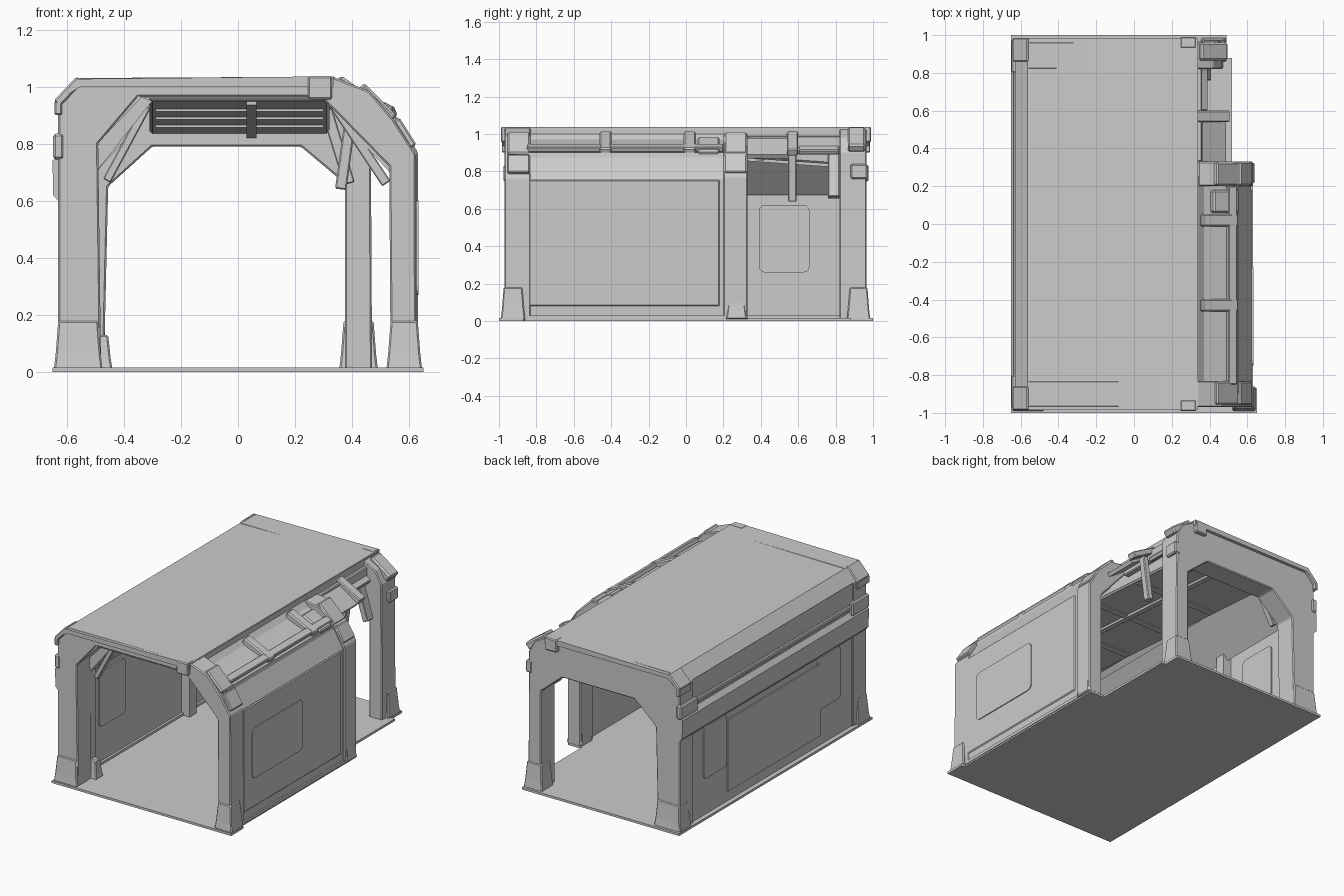
import bpy, bmesh, math
from mathutils import Vector

if "Cube" in bpy.data.objects:
    bpy.data.objects.remove(bpy.data.objects["Cube"])


def finish(name, bm, bevel=0.0):
    bmesh.ops.recalc_face_normals(bm, faces=bm.faces)
    me = bpy.data.meshes.new(name)
    bm.to_mesh(me)
    bm.free()
    ob = bpy.data.objects.new(name, me)
    bpy.context.collection.objects.link(ob)
    if bevel:
        m = ob.modifiers.new("bevel", 'BEVEL')
        m.width, m.segments, m.limit_method = bevel, 1, 'ANGLE'
    return ob


def extrude(name, pts, d, bevel=0.0):
    bm = bmesh.new()
    f = bm.faces.new([bm.verts.new(p) for p in pts])
    r = bmesh.ops.extrude_face_region(bm, geom=[f])
    bmesh.ops.translate(bm, vec=d, verts=[v for v in r['geom'] if isinstance(v, bmesh.types.BMVert)])
    return finish(name, bm, bevel)


def prism(name, xz, y0, y1, bevel=0.0):
    return extrude(name, [(x, y0, z) for x, z in xz], (0, y1 - y0, 0), bevel)


def box(name, x0, x1, y0, y1, z0, z1, bevel=0.0):
    return prism(name, [(x0, z0), (x1, z0), (x1, z1), (x0, z1)], y0, y1, bevel)


def slab(name, p, q, th, y0, y1, bevel=0.0):
    # plate lying along p-q in the cross-section, thickened to both sides
    a, b = Vector(p), Vector(q)
    d = (b - a).normalized()
    n = Vector((-d.y, d.x)) * th / 2
    return prism(name, [a - n, b - n, b + n, a + n], y0, y1, bevel)


def foot(name, x0, x1, y0, y1, h, t=0.015):
    bm = bmesh.new()
    rings = []
    for z, s in ((0.01, 0), (h * 0.35, t * 0.4), (h, t)):
        rings.append([bm.verts.new(p) for p in ((x0 + s, y0 + s, z), (x1 - s, y0 + s, z),
                                                (x1 - s, y1 - s, z), (x0 + s, y1 - s, z))])
    bm.faces.new(rings[0])
    bm.faces.new(rings[-1])
    for a, b in zip(rings, rings[1:]):
        for i in range(4):
            bm.faces.new((a[i], a[(i + 1) % 4], b[(i + 1) % 4], b[i]))
    return finish(name, bm, 0.006)


def side_panel(name, x, dx, y0, y1, z0, z1, r=0.03):
    # thin plate with rounded corners, standing on a wall
    pts = []
    for k, (cy, cz) in enumerate(((y1 - r, z1 - r), (y0 + r, z1 - r), (y0 + r, z0 + r), (y1 - r, z0 + r))):
        for i in range(4):
            a = math.radians(90 * k + 30 * i)
            pts.append((x, cy + r * math.cos(a), cz + r * math.sin(a)))
    return extrude(name, pts, (dx, 0, 0))


# floor, stepped in at the open rear right corner
extrude("floor", [(-.65, -1, 0), (.65, -1, 0), (.65, -.87, 0), (.625, -.86, 0), (.625, .33, 0),
                  (.52, .33, 0), (.52, .88, 0), (.49, .88, 0), (.49, 1, 0), (-.65, 1, 0)], (0, 0, .015))

# left wall and roof in one section
prism("left_wall_and_roof", [
    (-.62, .01), (-.62, .59), (-.648, .62), (-.65, .74), (-.625, .77), (-.625, .95), (-.56, 1.023),
    (-.2, 1.028), (.34, 1.033), (.34, .96), (-.34, .96), (-.55, .74), (-.55, .01)], -.965, .965)
prism("roof_skin", [(-.63, .955), (-.565, 1.027), (.335, 1.036), (.335, 1.0), (-.55, 1.0)], -.985, .985)

# right wall with the channel along its shoulder
prism("right_wall", [
    (.62, .01), (.62, .76), (.553, .875), (.55, .90), (.50, .905), (.49, .925), (.37, .97), (.34, 1.0),
    (.33, .95), (.555, .73), (.555, .01)], -.9, .25)
slab("shoulder_rail", (.495, .935), (.54, .915), .03, -.85, .2, .005)
for i, y in enumerate((-.43, .02)):
    slab("shoulder_bracket_%d" % i, (.355, .995), (.545, .905), .045, y - .033, y + .033, .008)
slab("shoulder_cover", (.41, .965), (.55, .89), .05, .06, .18, .01)

# front arch
prism("front_arch", [
    (-.63, .01), (-.63, .95), (-.56, 1.03), (.33, 1.035), (.46, .985), (.545, .885), (.622, .765), (.625, .01),
    (.535, .01), (.53, .72), (.29, .965), (-.35, .965), (-.49, .80), (-.48, .01)], -.97, -.83, .006)
# back arch
prism("back_arch", [
    (-.63, .01), (-.63, .95), (-.56, 1.03), (.33, 1.03), (.42, .98), (.465, .9), (.47, .01), (.375, .01),
    (.375, .66), (.22, .79), (-.3, .79), (-.455, .65), (-.47, .01)], .82, .965, .006)
# post and shoulder where the right wall ends
prism("wall_end_frame", [
    (.63, .01), (.63, .77), (.56, .89), (.46, .985), (.34, 1.0), (.34, .94), (.535, .72), (.535, .01)],
    .2, .33, .006)
# narrow inner ribs on the left
for y0, y1 in ((-.83, -.77), (.2, .27)):
    prism("left_inner_rib", [(-.57, .01), (-.57, .75), (-.36, .97), (-.3, .95), (-.49, .71), (-.49, .01)], y0, y1)

# ceiling liner falling toward the back
extrude("ceiling_liner", [(-.31, -.83, .95), (-.31, .83, .835), (-.31, .83, .97), (-.31, -.83, .97)], (.63, 0, 0), .012)
extrude("ceiling_spine", [(.03, -.8, .935), (.03, .82, .82), (.03, .82, .85), (.03, -.8, .965)], (.035, 0, 0))
for i in range(3):
    y = -.4 + .4 * i
    z = .95 - (y + .83) * .0693
    box("ceiling_rib_%d" % i, -.29, .3, y - .02, y + .02, z - .008, z + .02)
# sloped liners inside the corners
slab("left_corner_liner", (-.53, .68), (-.33, .9), .02, -.77, .82)
slab("right_corner_liner", (.545, .70), (.36, .9), .02, -.83, .2)
for y in (-.8, .78):
    slab("left_corner_brace", (-.46, .67), (-.32, .93), .03, y - .02, y + .02, .004)
slab("right_corner_brace", (.52, .66), (.34, .93), .035, -.83, -.78, .004)
slab("rear_corner_brace", (.39, .66), (.31, .92), .04, .76, .82, .004)

# bare framing over the open rear right bay
box("bay_edge_beam", .32, .36, .33, .83, .92, .99, .006)
slab("bay_sloped_plate", (.355, .965), (.48, .88), .025, .33, .55)
slab("bay_crossbar", (.32, 1.0), (.50, .9), .04, .54, .60, .006)
slab("bay_hanging_arm", (.40, .93), (.36, .64), .04, .545, .59, .005)
slab("bay_pipe", (.34, .93), (.385, .90), .03, .6, .82, .006)

# feet
for name, x0, x1, y0, y1, h in (
        ("front_left_foot", -.645, -.475, -.99, -.86, .18), ("front_right_foot", .52, .645, -.99, -.86, .18),
        ("wall_end_foot", .525, .64, .215, .325, .15), ("back_right_foot", .355, .49, .86, .985, .18),
        ("back_left_foot", -.645, -.455, .86, .985, .18), ("front_left_inner_foot", -.57, -.44, -.84, -.76, .13)):
    foot(name, x0, x1, y0, y1, h)

# corner fittings on both arches
for s, tag in ((-1, "front"), (1, "back")):
    a, b = sorted((s * .985, s * .86))
    slab(tag + "_left_corner_fitting", (-.635, .94), (-.555, 1.025), .03, a, b, .006)
    slab(tag + "_left_lower_fitting", (-.63, .90), (-.63, .95), .025, a, b, .005)
    a, b = sorted((s * .99, s * .93))
    box(tag + "_roof_clamp", .245, .33, a, b, .955, 1.037, .006)
    a, b = sorted((s * .975, s * .80))
    box(tag + "_left_rail_end", -.648, -.61, a, b, .745, .835, .008)
for i, (y0, y1) in enumerate(((-.955, -.835), (.205, .325))):
    slab("right_corner_fitting_%d" % i, (.43, 1.0), (.545, .885), .035, y0, y1, .008)
    slab("right_lower_fitting_%d" % i, (.555, .885), (.615, .79), .025, y0, y1, .006)
slab("back_right_corner_fitting", (.345, 1.02), (.485, .92), .05, .865, .96, .01)
box("back_right_side_fitting", .44, .485, .88, .97, .76, .84, .008)

# left wall rails and panels
box("left_upper_rail", -.64, -.61, -.95, .95, .79, .82, .006)
box("left_centre_panel", -.628, -.61, -.5, .46, .08, .55)
for s in (-1, 1):
    y0, y1 = sorted((s * .47, s * .71))
    side_panel("left_outer_hatch", -.61, -.017, y0, y1, .25, .59)
    y0, y1 = sorted((s * .39, s * .66))
    side_panel("left_inner_hatch", -.555, .015, y0, y1, .26, .62)
box("left_inner_skirt", -.56, -.535, -.77, .82, .01, .03)

# right wall panels
box("right_main_panel", .6, .626, -.84, .18, .08, .755, .006)
side_panel("right_hatch", .61, .022, -.75, -.23, .27, .6)
box("right_sill", .555, .63, -.86, .215, .01, .03)
